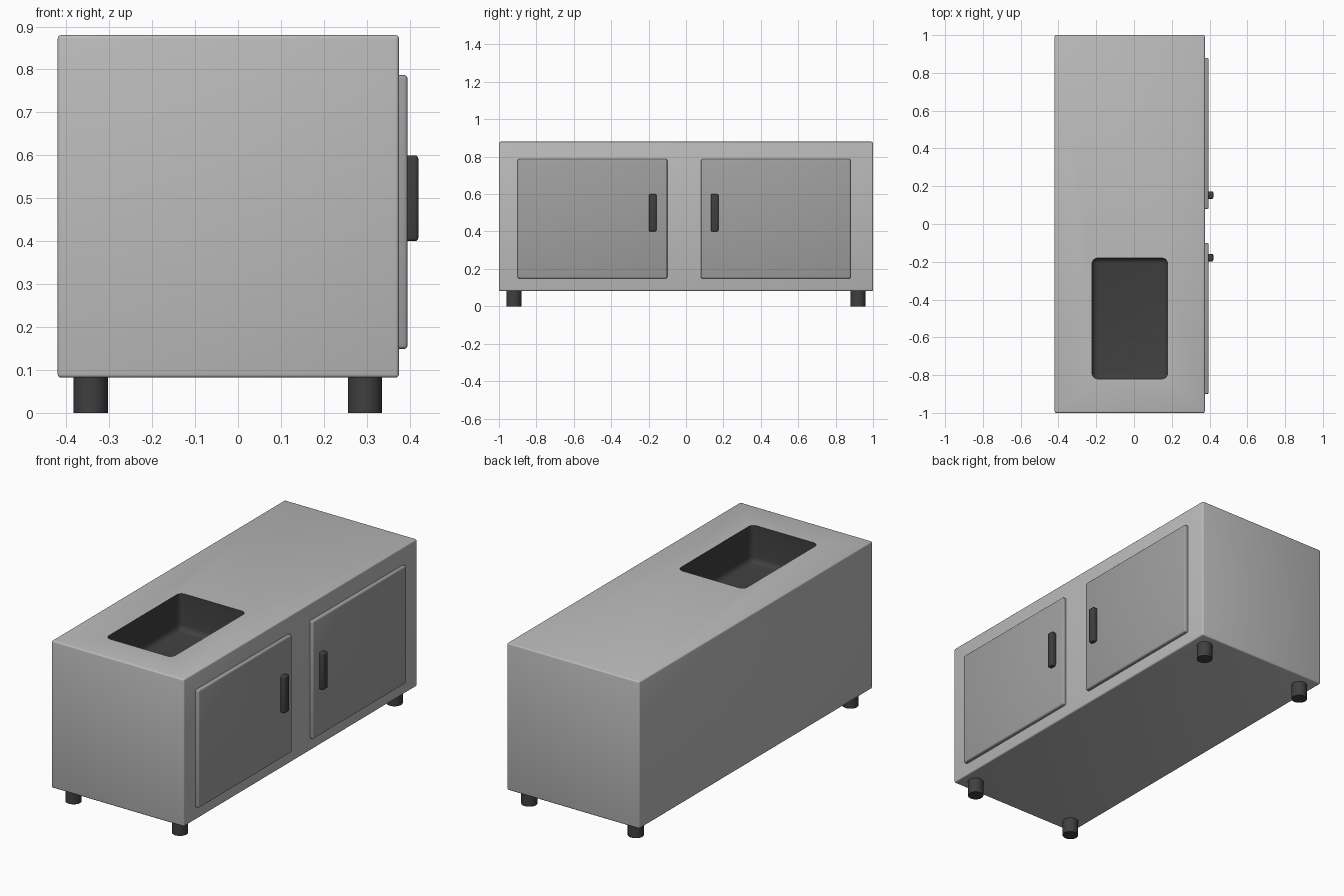
import bpy, bmesh, math

if "Cube" in bpy.data.objects:
    bpy.data.objects.remove(bpy.data.objects["Cube"])


def material(name, v):
    m = bpy.data.materials.new(name)
    m.diffuse_color = (v, v, v, 1)
    m.use_nodes = True
    m.node_tree.nodes["Principled BSDF"].inputs["Base Color"].default_value = m.diffuse_color
    return m


dark = material("dark_grey", 0.05)
mid = material("door_grey", 0.35)


def finish(ob):
    bpy.ops.object.select_all(action='DESELECT')
    ob.select_set(True)
    bpy.context.view_layer.objects.active = ob
    bpy.ops.object.shade_smooth_by_angle(angle=math.radians(40))


def rounded_box(name, lo, hi, bevel, mat=None, segments=3):
    bm = bmesh.new()
    bmesh.ops.create_cube(bm, size=1)
    for v in bm.verts:
        v.co = [lo[i] + (v.co[i] + 0.5) * (hi[i] - lo[i]) for i in range(3)]
    bmesh.ops.bevel(bm, geom=bm.edges[:], offset=bevel, segments=segments,
                    profile=0.5, affect='EDGES')
    me = bpy.data.meshes.new(name)
    bm.to_mesh(me)
    bm.free()
    ob = bpy.data.objects.new(name, me)
    bpy.context.collection.objects.link(ob)
    if mat:
        me.materials.append(mat)
    finish(ob)
    return ob


# Cabinet body
body = rounded_box("cabinet_body", (-0.42, -1, 0.082), (0.375, 1, 0.88), 0.008)
body.data.materials.append(material("body_grey", 0.5))

# Sink basin cut into the worktop
cutter = rounded_box("sink_cutter", (-0.222, -0.82, 0.68), (0.178, -0.18, 1.0), 0.03, dark, 4)
cutter.hide_render = True
cut = body.modifiers.new("sink_basin", 'BOOLEAN')
cut.operation = 'DIFFERENCE'
cut.solver = 'EXACT'
cut.material_mode = 'TRANSFER'
cut.object = cutter
bpy.context.view_layer.objects.active = body
bpy.ops.object.modifier_apply(modifier=cut.name)
bpy.data.objects.remove(cutter)
finish(body)

# Doors with handles near the middle
for side, y0, y1, h in (("left", -0.9, -0.1, -0.178), ("right", 0.08, 0.88, 0.153)):
    rounded_box(side + "_door", (0.355, y0, 0.149), (0.395, y1, 0.787), 0.008, mid)
    rounded_box(side + "_handle", (0.38, h - 0.02, 0.4), (0.42, h + 0.02, 0.6), 0.008, dark)

# Feet
for xn, x in (("back", -0.343), ("front", 0.296)):
    for yn, y in (("left", -0.92), ("right", 0.92)):
        bpy.ops.mesh.primitive_cylinder_add(vertices=32, radius=0.04, depth=0.09,
                                            location=(x, y, 0.045))
        foot = bpy.context.object
        foot.name = f"{xn}_{yn}_foot"
        foot.data.materials.append(dark)
        finish(foot)
